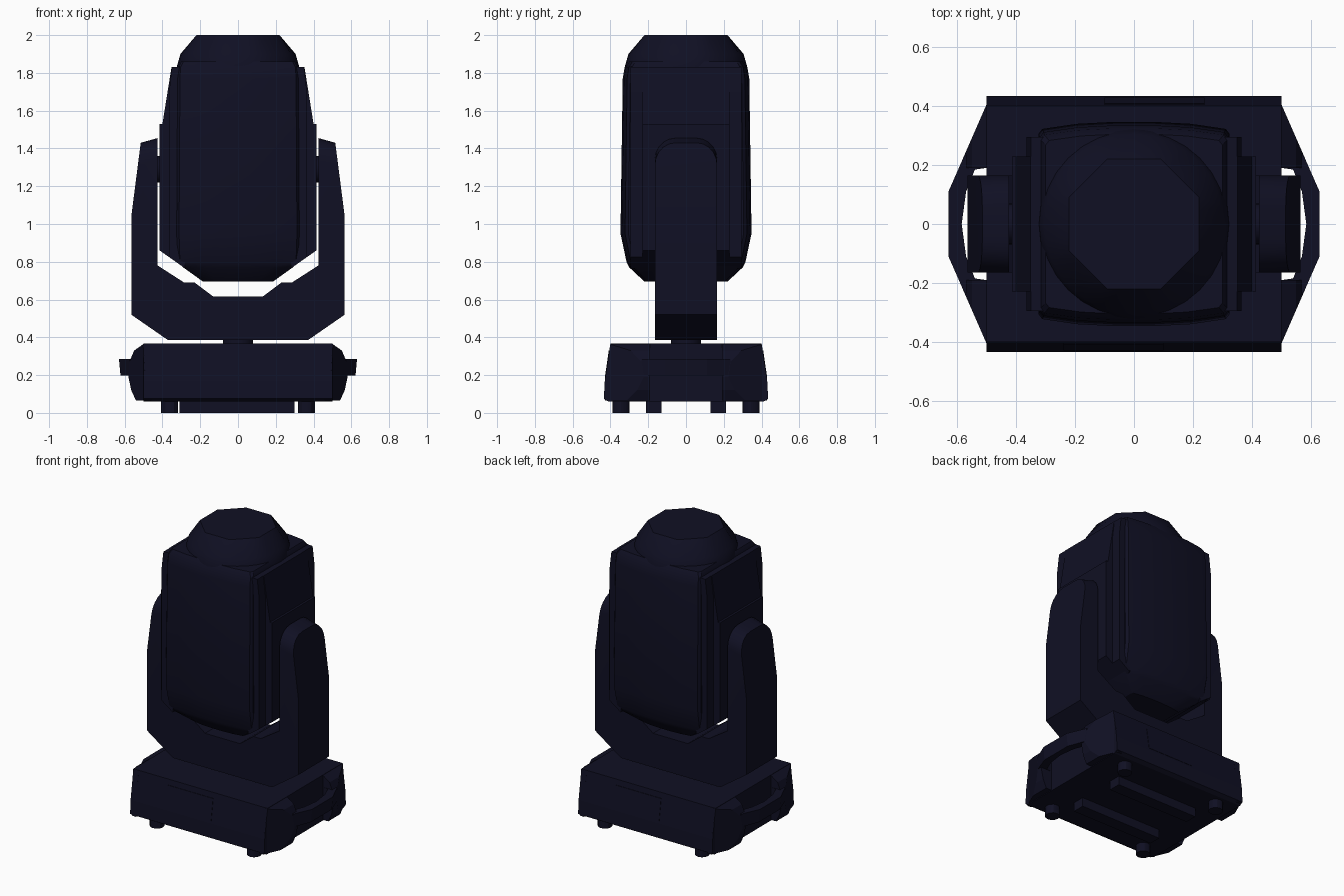
import bpy, bmesh, math
from mathutils import Vector

cube = bpy.data.objects.get("Cube")
if cube:
    bpy.data.objects.remove(cube, do_unlink=True)

mat = bpy.data.materials.new("dark navy")
mat.use_nodes = True
colour = (0.005, 0.005, 0.017, 1)
mat.diffuse_color = colour
mat.node_tree.nodes["Principled BSDF"].inputs["Base Color"].default_value = colour


def finish(name, bm, smooth=False):
    bmesh.ops.recalc_face_normals(bm, faces=bm.faces)
    mesh = bpy.data.meshes.new(name)
    bm.to_mesh(mesh)
    bm.free()
    mesh.materials.append(mat)
    obj = bpy.data.objects.new(name, mesh)
    bpy.context.collection.objects.link(obj)
    if smooth:
        bpy.ops.object.select_all(action='DESELECT')
        obj.select_set(True)
        bpy.context.view_layer.objects.active = obj
        bpy.ops.object.shade_smooth_by_angle(angle=math.radians(30))
    return obj


def loft(rings):
    """Skin a stack of equal-length rings and cap both ends."""
    bm = bmesh.new()
    rows = [[bm.verts.new(p) for p in ring] for ring in rings]
    n = len(rows[0])
    for a, b in zip(rows, rows[1:]):
        for i in range(n):
            j = (i + 1) % n
            bm.faces.new((a[i], a[j], b[j], b[i]))
    bm.faces.new(rows[0])
    bm.faces.new(rows[-1])
    bmesh.ops.recalc_face_normals(bm, faces=bm.faces)
    return bm


def prism(pts, lo, hi, axis):
    """Extrude a 2D outline from lo to hi along an axis."""
    place = {'x': lambda p, t: (t, p[0], p[1]),
             'y': lambda p, t: (p[0], t, p[1]),
             'z': lambda p, t: (p[0], p[1], t)}[axis]
    return loft([[place(p, t) for p in pts] for t in (lo, hi)])


def flip(bm, sx, sy=1):
    bmesh.ops.scale(bm, vec=(sx, sy, 1), verts=bm.verts)
    return bm


def circle(r, n, z):
    return [(r * math.cos(2 * math.pi * i / n), r * math.sin(2 * math.pi * i / n), z)
            for i in range(n)]


def mirrored(pts):
    return pts + [(-x, z) for x, z in reversed(pts)]


SIDES = ((1, "left"), (-1, "right"))
ENDS = ((1, "back"), (-1, "front"))

# Base block with sloping front and back
finish("base_body", prism(mirrored([(0.41, 0.06), (0.435, 0.075), (0.43, 0.17), (0.40, 0.367)]),
                          -0.5, 0.5, 'x'))

# Corner blocks, cut to the slanted plan outline
corner = [(0.46, 0.065), (0.54, 0.065), (0.565, 0.12), (0.58, 0.19), (0.575, 0.27),
          (0.55, 0.33), (0.5, 0.365), (0.46, 0.365)]
for sx, side in SIDES:
    for sy, end in ENDS:
        bm = prism(corner, 0.19, 0.43, 'y')
        for point, normal in (((0.49, 0.43, 0), (0.32, 0.14, 0)),
                              ((0.49, 0.43, 0.17), (0, 0.2, 0.03))):
            cut = bmesh.ops.bisect_plane(bm, geom=bm.verts[:] + bm.edges[:] + bm.faces[:],
                                         plane_co=point, plane_no=Vector(normal),
                                         clear_outer=True)
            rim = [e for e in cut["geom_cut"] if isinstance(e, bmesh.types.BMEdge)]
            bmesh.ops.holes_fill(bm, edges=rim)
        finish(f"base_corner_{end}_{side}", flip(bm, sx, sy))

# Carrying handles
inner = [(0.505, 0.19), (0.54, 0.185), (0.57, 0.11), (0.585, 0)]
outer = [(0.63, 0.11), (0.575, 0.235), (0.505, 0.235)]
plan = inner + [(x, -y) for x, y in reversed(inner[:-1])]
plan += [(x, -y) for x, y in reversed(outer)] + outer
for sx, side in SIDES:
    bm = prism(plan, 0.197, 0.285, 'z')
    for v in bm.verts:
        if v.co.x > 0.6 and v.co.z < 0.24:
            v.co.x -= 0.008
    finish(f"handle_{side}", flip(bm, sx))

# Thin display and connector panels on the sloping faces
for sy, end in ENDS:
    bm = loft([[(x, y + d, z) for x, y, z in
                ((-0.24, 0.427, 0.185), (0.1, 0.427, 0.185),
                 (0.1, 0.406, 0.33), (-0.24, 0.406, 0.33))] for d in (-0.003, 0.003)])
    finish(f"{end}_panel", flip(bm, sy * -1, sy))

# Feet and underside rails
for sx, side in SIDES:
    for sy, end in ENDS:
        bm = loft([circle(0.045, 12, 0), circle(0.045, 12, 0.07)])
        bmesh.ops.translate(bm, vec=(sx * 0.362, sy * 0.345, 0), verts=bm.verts)
        finish(f"foot_{end}_{side}", bm, True)
for sy, end in ENDS:
    bm = prism([(-0.31, 0.13), (0.3, 0.13), (0.3, 0.213), (-0.31, 0.213)], 0, 0.07, 'z')
    finish(f"rail_{end}", flip(bm, 1, sy))

# Pan bearing between base and yoke
finish("pan_bearing", loft([circle(0.08, 24, 0.35), circle(0.08, 24, 0.4)]), True)

# Yoke with rounded arm tops
yoke = [(0.37, 0.385), (0.565, 0.52), (0.565, 1.04), (0.515, 1.43), (0.425, 1.455),
        (0.425, 0.78), (0.285, 0.69), (0.23, 0.69), (0.13, 0.615)]
bm = prism(mirrored(yoke), -0.165, 0.165, 'y')
tops = [e for e in bm.edges if all(v.co.z > 1.4 for v in e.verts)
        and abs(e.verts[0].co.y - e.verts[1].co.y) < 0.01]
bmesh.ops.bevel(bm, geom=tops, offset=0.11, segments=5, profile=0.5, affect='EDGES')
finish("yoke", bm, True)

# Tilt bearings
for sx, side in SIDES:
    bm = loft([[(x, a, b + 1.29) for a, b, _ in circle(0.07, 24, 0)] for x in (0.39, 0.45)])
    finish(f"tilt_bearing_{side}", flip(bm, sx), True)

# Head shell: bowed front and back, tapered below
bow = [(1, 0), (1, 0.88), (0.96, 0.93), (0.6, 0.98), (0.2, 1)]
quarter = bow[1:]
section = (quarter + [(-x, y) for x, y in reversed(quarter)]
           + [(-x, -y) for x, y in quarter] + [(x, -y) for x, y in reversed(quarter)])
levels = [(0.185, 0.22, 0.695), (0.29, 0.30, 0.77), (0.32, 0.315, 0.80), (0.325, 0.347, 0.95),
          (0.32, 0.335, 1.77), (0.317, 0.325, 1.83), (0.3, 0.305, 1.86)]
finish("head_shell", loft([[(x * w, y * d, z) for x, y in section] for w, d, z in levels]), True)

# Stepped side covers of the head
wide = [(0.28, 1.835), (0.35, 1.83), (0.365, 1.7), (0.365, 0.825), (0.28, 0.765)]
narrow = [(0.28, 1.83), (0.352, 1.83), (0.4, 1.53), (0.415, 1.53), (0.415, 0.86), (0.28, 0.765)]
for sx, side in SIDES:
    finish(f"head_side_plate_{side}", flip(prism(wide, -0.295, 0.295, 'y'), sx))
    finish(f"head_side_cover_{side}", flip(prism(narrow, -0.23, 0.23, 'y'), sx))

# Lens hood: round collar blending to an octagonal top
n = 32
octagon = []
for i in range(n):
    a = 2 * math.pi * i / n
    off = (a + math.pi / 8) % (math.pi / 4) - math.pi / 8
    r = 0.22 / math.cos(off)
    octagon.append((r * math.cos(a), r * math.sin(a), 2.0))
finish("lens_hood", loft([circle(0.325, n, 1.8), circle(0.322, n, 1.84),
                          circle(0.305, n, 1.9), octagon]), True)
